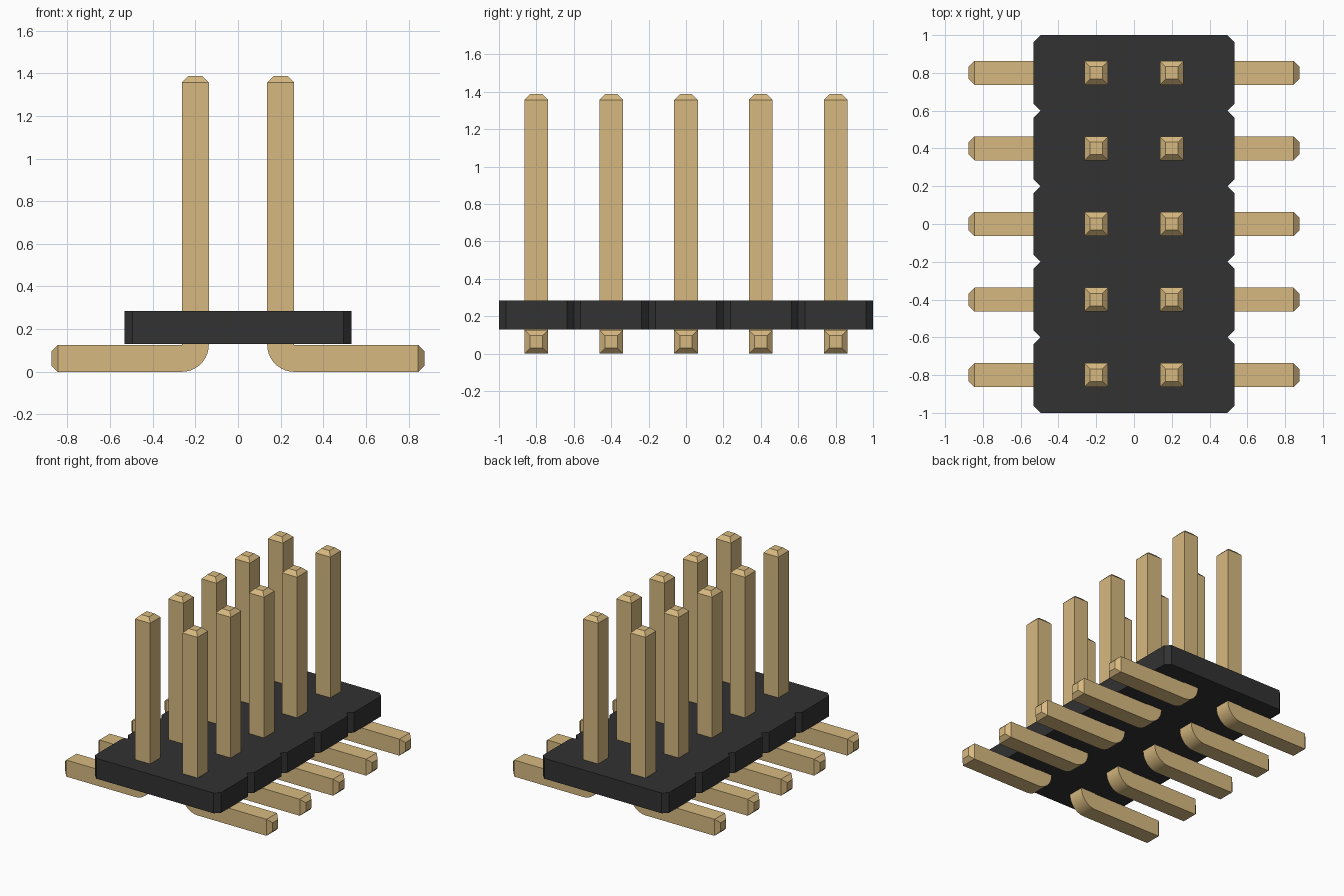
import bpy, bmesh, math
from mathutils import Vector

if "Cube" in bpy.data.objects:
    bpy.data.objects.remove(bpy.data.objects["Cube"])


def material(name, rgb):
    m = bpy.data.materials.new(name)
    m.use_nodes = True
    m.diffuse_color = (*rgb, 1)
    m.node_tree.nodes["Principled BSDF"].inputs["Base Color"].default_value = (*rgb, 1)
    return m


BLACK = material("black plastic", (0.032, 0.032, 0.032))
GOLD = material("gold metal", (0.68, 0.485, 0.214))

PITCH, ROWS = 0.4, 5
W = 0.126            # pin thickness
TIP = 0.03           # tip chamfer


def extrude_profile(points, offset):
    """Closed prism from a planar outline."""
    bm = bmesh.new()
    face = bm.faces.new([bm.verts.new(p) for p in points])
    res = bmesh.ops.extrude_face_region(bm, geom=[face])
    moved = [v for v in res["geom"] if isinstance(v, bmesh.types.BMVert)]
    bmesh.ops.translate(bm, verts=moved, vec=offset)
    bmesh.ops.recalc_face_normals(bm, faces=bm.faces)
    return bm


def to_mesh(bm, name, mat):
    bmesh.ops.recalc_face_normals(bm, faces=bm.faces)
    me = bpy.data.meshes.new(name)
    bm.to_mesh(me)
    bm.free()
    me.materials.append(mat)
    return me


def add_object(name, me, loc=(0, 0, 0), rot=0):
    ob = bpy.data.objects.new(name, me)
    ob.location = loc
    ob.rotation_euler.z = rot
    bpy.context.collection.objects.link(ob)
    return ob


# Housing: one chamfered block per row, merged into a single notched outline
HX, HZ0, HZ1, CUT = 0.532, 0.13, 0.285, 0.037
side = []
for i in range(ROWS):
    y = (i - (ROWS - 1) / 2) * PITCH
    side += [(HX - CUT, y - 0.2), (HX, y - 0.2 + CUT), (HX, y + 0.2 - CUT)]
side.append((HX - CUT, 1.0))
outline = side + [(-x, -y) for x, y in side]
bm = extrude_profile([(x, y, HZ0) for x, y in outline], (0, 0, HZ1 - HZ0))
add_object("housing", to_mesh(bm, "housing", BLACK))

# Bent pin: upright post, rounded outer bend, flat foot
X0, X1, XEND, ZTOP = 0.137, 0.137 + W, 0.875, 1.387
SEG = 10
profile = [(X1 - W * math.cos(a), W - W * math.sin(a))
           for a in (math.pi / 2 * k / SEG for k in range(SEG + 1))]
profile += [(XEND - TIP, 0), (XEND - TIP, W), (X1, W), (X1, ZTOP - TIP), (X0, ZTOP - TIP)]
bm = extrude_profile([(x, -W / 2, z) for x, z in profile], (0, W, 0))

# Tapered tips at the foot end and the post top
for axis in (Vector((1, 0, 0)), Vector((0, 0, 1))):
    bm.normal_update()
    end = max((f for f in bm.faces if f.normal.dot(axis) > 0.99),
              key=lambda f: f.calc_center_median().dot(axis))
    bmesh.ops.inset_region(bm, faces=[end], thickness=TIP, use_even_offset=True)
    bmesh.ops.translate(bm, verts=list(end.verts), vec=axis * TIP)
pin = to_mesh(bm, "pin", GOLD)

for i in range(ROWS):
    y = (i - (ROWS - 1) / 2) * PITCH
    for label, rot in (("left", 0), ("right", math.pi)):
        ob = add_object(f"{label}_pin_{i + 1}", pin, (0, y, 0), rot)

# Smooth the bend, keep the edges crisp
bpy.ops.object.select_all(action="DESELECT")
ob.select_set(True)
bpy.context.view_layer.objects.active = ob
bpy.ops.object.shade_smooth_by_angle(angle=math.radians(25))
